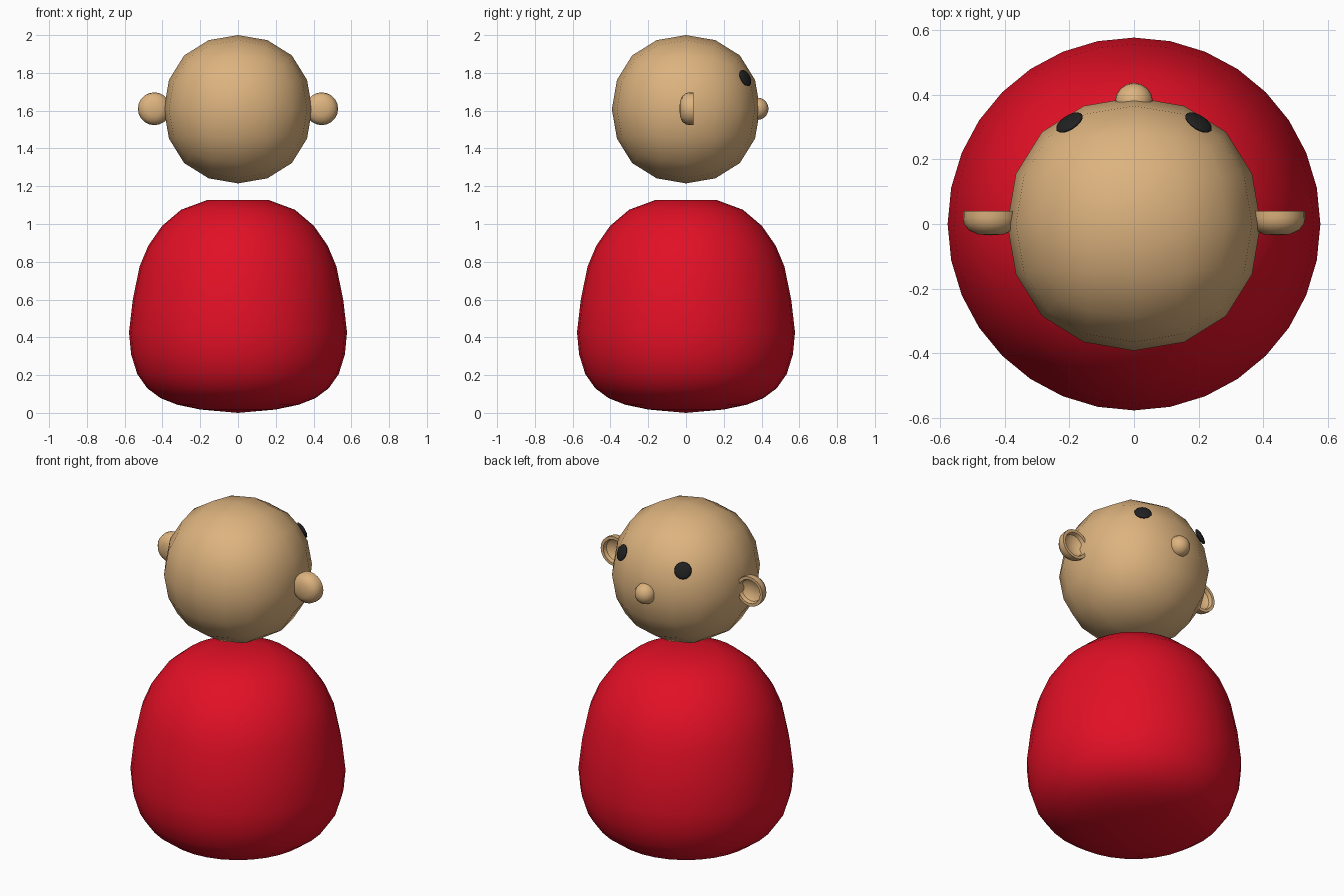
import bpy, math
from mathutils import Vector

if "Cube" in bpy.data.objects:
    bpy.data.objects.remove(bpy.data.objects["Cube"])


def material(name, rgb):
    m = bpy.data.materials.new(name)
    m.diffuse_color = (*rgb, 1)
    m.use_nodes = True
    m.node_tree.nodes["Principled BSDF"].inputs["Base Color"].default_value = m.diffuse_color
    return m


TAN = material("tan", (0.72, 0.45, 0.21))
RED = material("red", (0.76, 0.005, 0.019))
BLACK = material("black", (0.015, 0.015, 0.015))


def finish(ob, name, mat, angle=None):
    ob.name = name
    ob.data.materials.append(mat)
    bpy.context.view_layer.objects.active = ob
    ob.select_set(True)
    if angle:
        bpy.ops.object.shade_smooth_by_angle(angle=math.radians(angle))
    else:
        ob.data.polygons.foreach_set("use_smooth", [True] * len(ob.data.polygons))
    ob.select_set(False)
    return ob


def lathe(name, profile, segs, mat, angle=None):
    """Revolve (radius, z) points from lower pole to upper pole."""
    verts, rings = [], []
    for r, z in profile:
        n = segs if r > 0 else 1
        rings.append([len(verts) + i for i in range(n)])
        for i in range(n):
            a = 2 * math.pi * i / segs
            verts.append((r * math.cos(a), r * math.sin(a), z))
    faces = []
    for lo, hi in zip(rings, rings[1:]):
        for i in range(segs):
            j = (i + 1) % segs
            quad = [lo[i % len(lo)], lo[j % len(lo)], hi[j % len(hi)], hi[i % len(hi)]]
            faces.append(list(dict.fromkeys(quad)))
    me = bpy.data.meshes.new(name)
    me.from_pydata(verts, [], faces)
    ob = bpy.data.objects.new(name, me)
    bpy.context.collection.objects.link(ob)
    return finish(ob, name, mat, angle)


# body: rounded bell shape
lathe("body", [(0, 0), (0.2, 0.018), (0.32, 0.043), (0.41, 0.078), (0.48, 0.13),
               (0.533, 0.205), (0.566, 0.31), (0.577, 0.427), (0.557, 0.6),
               (0.521, 0.775), (0.475, 0.885), (0.402, 0.99), (0.302, 1.075),
               (0.165, 1.126), (0, 1.127)], 32, RED)

# head: subdivided cube
HEAD = Vector((0, 0, 1.6075))
bpy.ops.mesh.primitive_cube_add(size=0.935, location=HEAD)
head = finish(bpy.context.object, "head", TAN)
sub = head.modifiers.new("round", 'SUBSURF')
sub.levels = sub.render_levels = 2

# nose
bpy.ops.mesh.primitive_uv_sphere_add(segments=16, ring_count=10, radius=0.059,
                                     location=(0, 0.378, 1.61))
finish(bpy.context.object, "nose", TAN)

for side, s in (("left", -1), ("right", 1)):
    # ear: hollow cup opening towards +y
    ear = lathe(side + "_ear", [(0, -0.035), (0.04, -0.032), (0.068, -0.02), (0.083, 0),
                                (0.087, 0.02), (0.087, 0.041), (0.07, 0.041),
                                (0.064, 0.02), (0.04, 0.004), (0, 0)], 20, TAN, 40)
    ear.rotation_euler = (-math.pi / 2, 0, 0)
    ear.location = (s * 0.443, 0, 1.61)

    # eye: flattened button lying on the head
    pos = Vector((s * 0.2, 0.314, 1.773))
    bpy.ops.mesh.primitive_uv_sphere_add(segments=16, ring_count=8, radius=1, location=pos)
    eye = finish(bpy.context.object, side + "_eye", BLACK)
    eye.scale = (0.047, 0.047, 0.014)
    eye.rotation_euler = (pos - HEAD).to_track_quat('Z', 'Y').to_euler()
